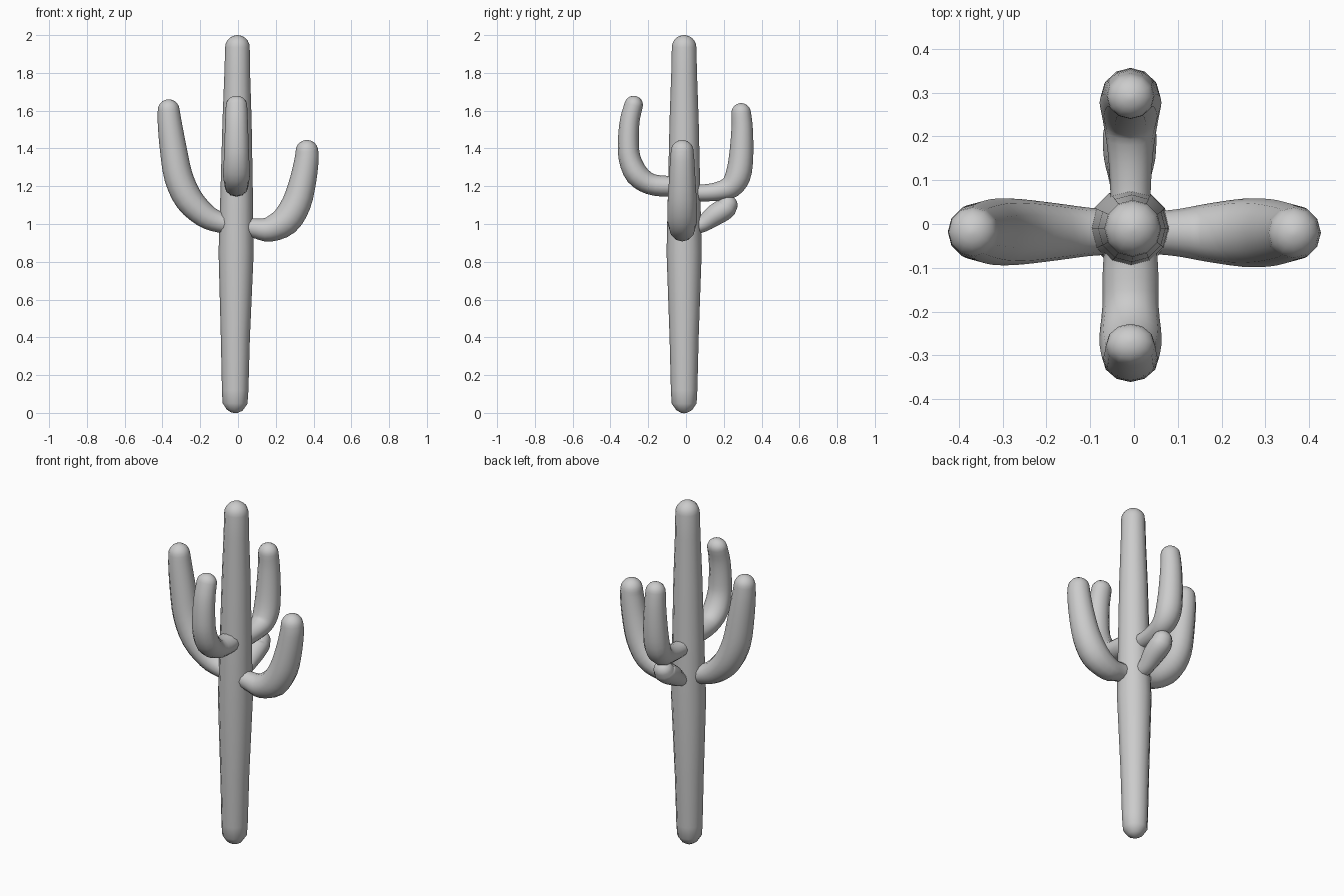
import bpy, bmesh, math
from mathutils import Vector

if "Cube" in bpy.data.objects:
    bpy.data.objects.remove(bpy.data.objects["Cube"])

SIDES = 12


def spline(pts, steps):
    # Catmull-Rom through (distance, height, radius) points
    p = [Vector(q) for q in pts]
    p = [2 * p[0] - p[1]] + p + [2 * p[-1] - p[-2]]
    out = []
    for i in range(1, len(p) - 2):
        a, b, c, d = p[i - 1:i + 3]
        for k in range(steps):
            t = k / steps
            out.append(0.5 * (2 * b + (c - a) * t + (2 * a - 5 * b + 4 * c - d) * t * t
                              + (3 * b - a - 3 * c + d) * t ** 3))
    return out + [p[-2]]


def limb(name, pts, direction, offset, lateral=1.0, steps=3):
    # Round tube in the vertical plane of "direction", ending in a dome
    direction, offset = Vector(direction), Vector(offset)
    up = Vector((0, 0, 1))
    side = up.cross(direction)
    path = spline(pts, steps)
    rings = []
    for i, q in enumerate(path):
        a, b = path[max(i - 1, 0)], path[min(i + 1, len(path) - 1)]
        t = Vector((b.x - a.x, b.y - a.y)).normalized()
        rings.append((q.x, q.y, q.z, t))
    x, z, r, t = rings[-1]
    for k in range(1, 6):
        ang = math.radians(16.5 * k)
        s = r * math.sin(ang)
        rings.append((x + t.x * s, z + t.y * s, r * math.cos(ang), t))
    tip = offset + direction * (x + t.x * r) + up * (z + t.y * r)

    bm = bmesh.new()
    loops = []
    for x, z, r, t in rings:
        c = offset + direction * x + up * z
        n = direction * t.y - up * t.x
        loops.append([bm.verts.new(c + n * (r * math.cos(a)) + side * (r * lateral * math.sin(a)))
                      for a in (2 * math.pi * k / SIDES for k in range(SIDES))])
    for l0, l1 in zip(loops, loops[1:]):
        for k in range(SIDES):
            j = (k + 1) % SIDES
            bm.faces.new((l0[k], l0[j], l1[j], l1[k]))
    top = bm.verts.new(tip)
    for k in range(SIDES):
        bm.faces.new((loops[-1][k], loops[-1][(k + 1) % SIDES], top))
    bm.faces.new(loops[0])
    bmesh.ops.recalc_face_normals(bm, faces=bm.faces)
    for f in bm.faces:
        f.smooth = True
    me = bpy.data.meshes.new(name)
    bm.to_mesh(me)
    bm.free()
    ob = bpy.data.objects.new(name, me)
    bpy.context.collection.objects.link(ob)
    return ob


# Trunk, swelling slightly at mid height
limb("trunk", [(-.02, 0, .015), (-.018, .015, .042), (-.016, .05, .066), (-.015, .12, .07),
               (-.014, .4, .077), (-.01, .85, .093), (-.007, 1.2, .085), (-.005, 1.55, .077),
               (-.004, 1.8, .068), (-.003, 1.935, .065)], (1, 0, 0), (0, -.01, 0), steps=1)

# Side arms
limb("left_arm", [(.04, 1.0, .052), (.10, 1.01, .055), (.175, 1.045, .065), (.26, 1.13, .075),
                  (.315, 1.25, .076), (.343, 1.4, .071), (.361, 1.53, .064), (.367, 1.602, .058)],
     (-1, 0, 0), (0, -.018, 0))
limb("right_arm", [(.04, .985, .048), (.10, .976, .054), (.165, .972, .066), (.25, 1.015, .078),
                   (.31, 1.11, .077), (.345, 1.235, .07), (.363, 1.34, .064), (.365, 1.385, .06)],
     (1, 0, 0), (0, -.02, 0))

# Front arm, tip leaning back towards the trunk
limb("front_arm", [(.04, 1.207, .05), (.10, 1.2, .055), (.19, 1.212, .056), (.26, 1.262, .062),
                   (.299, 1.35, .058), (.305, 1.45, .055), (.297, 1.55, .052), (.277, 1.63, .049)],
     (0, -1, 0), (-.008, 0, 0), 1.15)

# Back arm and the short lower branch merging into its elbow
limb("back_arm", [(.04, 1.165, .043), (.10, 1.165, .045), (.17, 1.173, .05), (.235, 1.195, .06),
                  (.275, 1.255, .067), (.292, 1.36, .064), (.297, 1.5, .057), (.292, 1.588, .052)],
     (0, 1, 0), (-.008, 0, 0), 1.05)
limb("back_branch", [(.04, .985, .04), (.09, 1.0, .043), (.15, 1.045, .056), (.205, 1.08, .058),
                     (.22, 1.1, .053)], (0, 1, 0), (-.01, 0, 0), 1.05)
